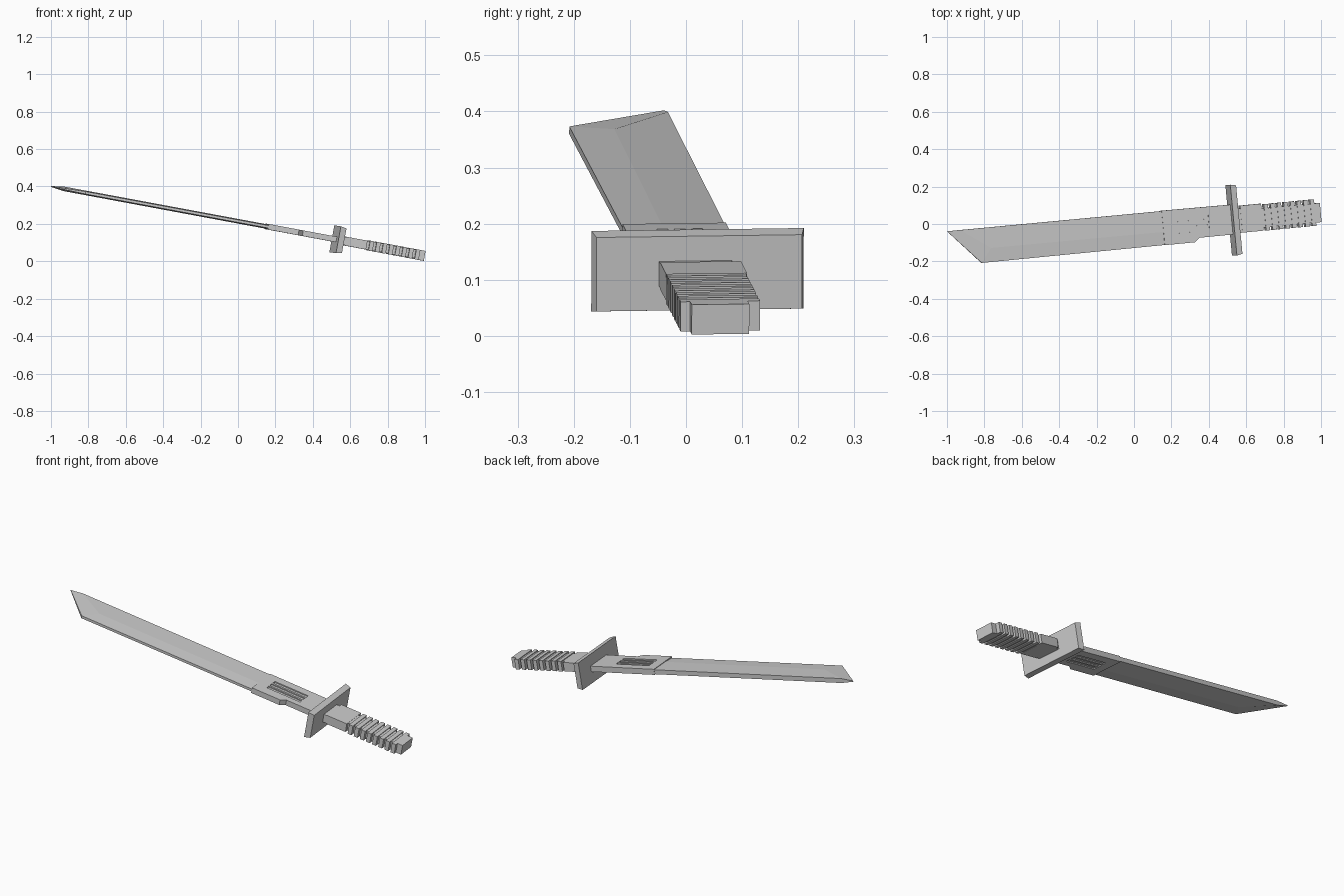
import bpy, bmesh
from mathutils import Vector, Matrix

if "Cube" in bpy.data.objects:
    bpy.data.objects.remove(bpy.data.objects["Cube"])

# Tilted sword frame: u runs towards the pommel, v across the blade, w through it
U = Vector((1, 0.096, -0.186)).normalized()
V = Vector((-0.094, 1, 0.014))
V = (V - U * V.dot(U)).normalized()
W = U.cross(V)
FRAME = Matrix.Translation((0.535, 0.022, 0.115)) @ Matrix((U, V, W)).transposed().to_4x4()

steel = bpy.data.materials.new("steel_grey")
steel.diffuse_color = (0.6, 0.6, 0.6, 1)
steel.use_nodes = True
steel.node_tree.nodes["Principled BSDF"].inputs["Base Color"].default_value = steel.diffuse_color


def finish(name, bm):
    bmesh.ops.recalc_face_normals(bm, faces=bm.faces)
    mesh = bpy.data.meshes.new(name)
    bm.to_mesh(mesh)
    bm.free()
    mesh.materials.append(steel)
    obj = bpy.data.objects.new(name, mesh)
    obj.matrix_world = FRAME
    bpy.context.collection.objects.link(obj)
    return obj


def add_box(bm, u, v, w, taper=0.0):
    """Box from (min, max) ranges; taper shrinks the pommel-side face."""
    verts = []
    for i in (0, 1):
        t = taper * i
        ring = ((v[0] + t, w[0] + t), (v[1] - t, w[0] + t),
                (v[1] - t, w[1] - t), (v[0] + t, w[1] - t))
        verts.append([bm.verts.new((u[i], a, b)) for a, b in ring])
    lo, hi = verts
    bm.faces.new(lo)
    bm.faces.new(hi)
    for i in range(4):
        j = (i + 1) % 4
        bm.faces.new((lo[i], lo[j], hi[j], hi[i]))


def box(name, u, v, w, taper=0.0):
    bm = bmesh.new()
    add_box(bm, u, v, w, taper)
    return finish(name, bm)


# Blade: flat body, bevelled blunt edge and slanted tip, mirrored through its thickness
points = {
    "tip": (-1.56, 0.086, 0.002), "edge_tip": (-1.389, -0.100, 0.007),
    "edge_end": (-0.385, -0.098, 0.007), "ridge_end": (-0.385, -0.028, 0.012),
    "spine_end": (-0.385, 0.084, 0.012), "spine_tip": (-1.49, 0.086, 0.012),
    "ridge_tip": (-1.33, -0.025, 0.012),
}
bm = bmesh.new()
top = {k: bm.verts.new(p) for k, p in points.items()}
low = {k: bm.verts.new((p[0], p[1], -p[2])) for k, p in points.items()}
for side in (top, low):
    for face in (("spine_tip", "ridge_tip", "ridge_end", "spine_end"),
                 ("ridge_tip", "edge_tip", "edge_end", "ridge_end"),
                 ("tip", "edge_tip", "ridge_tip", "spine_tip")):
        bm.faces.new([side[k] for k in face])
rim = ["tip", "edge_tip", "edge_end", "ridge_end", "spine_end", "spine_tip"]
for a, b in zip(rim, rim[1:] + rim[:1]):
    bm.faces.new((top[a], top[b], low[b], low[a]))
finish("blade", bm)

# Blade base: thicker block with a stepped lower edge
outline = [(-0.39, 0.086), (-0.39, -0.099), (-0.225, -0.099),
           (-0.2, -0.077), (0, -0.077), (0, 0.083)]
bm = bmesh.new()
face = bm.faces.new([bm.verts.new((u, v, -0.015)) for u, v in outline])
grown = bmesh.ops.extrude_face_region(bm, geom=[face])["geom"]
bmesh.ops.translate(bm, vec=(0, 0, 0.03),
                    verts=[g for g in grown if isinstance(g, bmesh.types.BMVert)])
base = finish("blade_base", bm)

# Three long grooves on both sides of the base
bm = bmesh.new()
for v in (-0.033, -0.002, 0.029):
    for w in ((0.009, 0.03), (-0.03, -0.009)):
        add_box(bm, (-0.335, -0.14), (v - 0.010, v + 0.010), w)
cutter = finish("groove_cutter", bm)
cutter.hide_render = True
cutter.hide_viewport = True
mod = base.modifiers.new("grooves", 'BOOLEAN')
mod.operation = 'DIFFERENCE'
mod.solver = 'EXACT'
mod.object = cutter

# Guard plate, slightly tapered towards the grip
box("guard", (-0.016, 0.016), (-0.19, 0.19), (-0.073, 0.073), 0.006)

# Grip: neck, plain collar, core with square rings, pommel end
box("grip_neck", (0.01, 0.04), (-0.072, 0.058), (-0.022, 0.022))
box("grip_collar", (0.035, 0.15), (-0.072, 0.073), (-0.024, 0.024))
box("grip_core", (0.14, 0.43), (-0.055, 0.047), (-0.023, 0.023))
bm = bmesh.new()
for i in range(8):
    c = 0.175 + 0.036 * i
    add_box(bm, (c - 0.011, c + 0.011), (-0.073, 0.069), (-0.027, 0.027))
finish("grip_rings", bm)
box("pommel", (0.425, 0.468), (-0.056, 0.047), (-0.027, 0.027))
